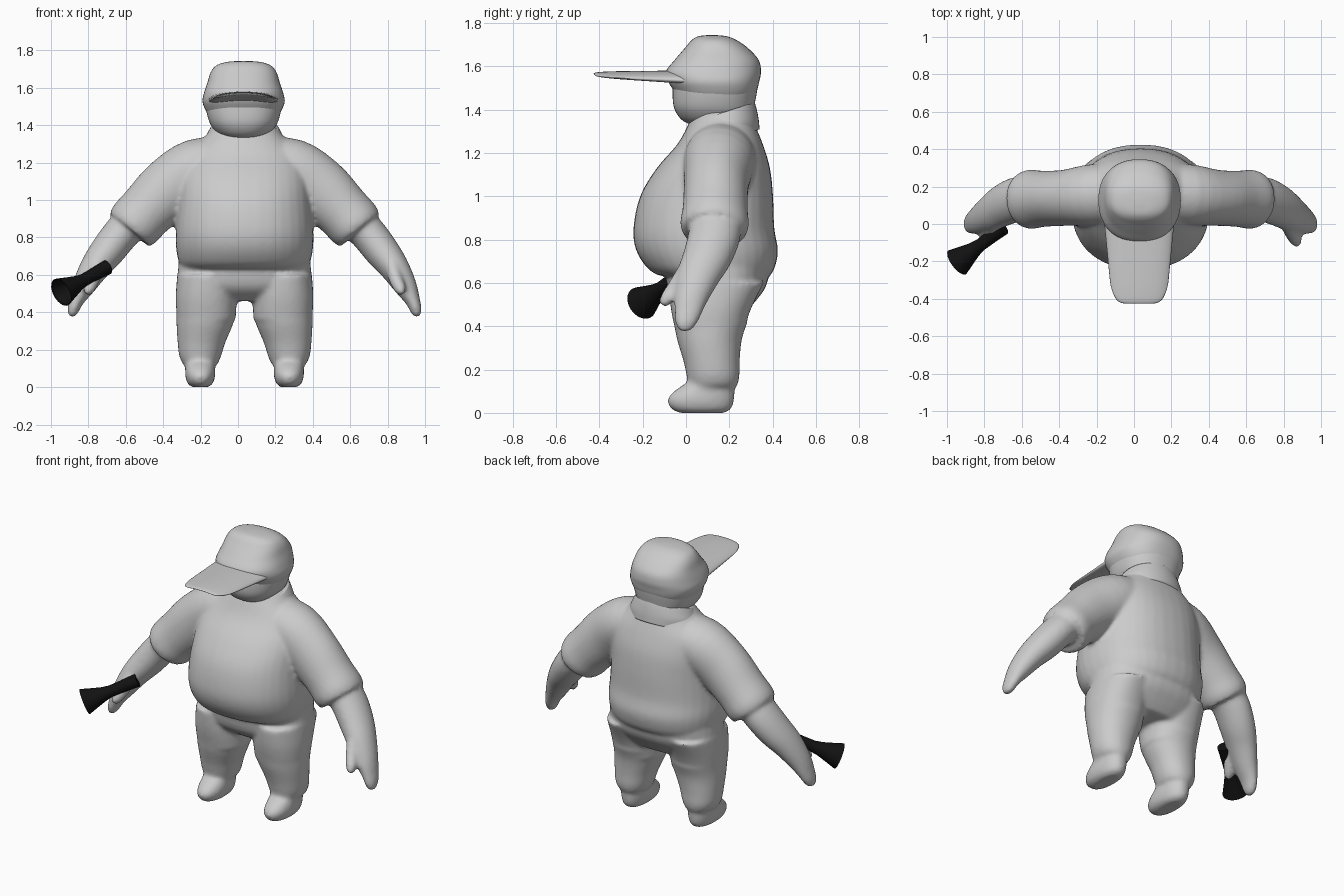
import bpy, bmesh, math
from mathutils import Vector

if "Cube" in bpy.data.objects:
    bpy.data.objects.remove(bpy.data.objects["Cube"])

CX = 0.035  # the figure's own middle line


def material(name, rgb):
    m = bpy.data.materials.new(name)
    m.diffuse_color = (*rgb, 1)
    m.use_nodes = True
    m.node_tree.nodes["Principled BSDF"].inputs["Base Color"].default_value = m.diffuse_color
    return m


GREY = material("plain grey", (0.6, 0.6, 0.6))
BLACK = material("black", (0.006, 0.006, 0.006))


def spline(rings, steps):
    """Catmull-Rom through the rings so lofts come out smooth."""
    pts = [rings[0]] + list(rings) + [rings[-1]]
    out = []
    for i in range(1, len(pts) - 2):
        a, b, c, d = pts[i - 1:i + 3]
        for k in range(steps):
            t = k / steps
            out.append([0.5 * (2 * q + (r - p) * t + (2 * p - 5 * q + 4 * r - s) * t * t
                               + (3 * q - p - 3 * r + s) * t ** 3)
                        for p, q, r, s in zip(a, b, c, d)])
    return out + [list(rings[-1])]


def loft(bm, rings, axis=None, power=2.0, steps=4, sides=36, tilt=0.0):
    """Closed tube through rings (x, y, z, radius, radius along y)."""
    rings = spline(rings, steps) if steps > 1 else rings
    loops = []
    for i, (x, y, z, ra, rb) in enumerate(rings):
        if axis:
            t = Vector(axis).normalized()
        else:
            t = (Vector(rings[min(i + 1, len(rings) - 1)][:3]) - Vector(rings[max(i - 1, 0)][:3])).normalized()
        n = t.cross(Vector((0, 1, 0))).normalized()
        s = n.cross(t)
        loop = []
        for k in range(sides):
            a = 2 * math.pi * k / sides
            c, d = math.cos(a), math.sin(a)
            c = math.copysign(abs(c) ** (2 / power), c)
            d = math.copysign(abs(d) ** (2 / power), d)
            p = Vector((x, y, z)) + n * (ra * c) + s * (rb * d)
            p.z += tilt * (p.y - y)
            loop.append(bm.verts.new(p))
        loops.append(loop)
    for a, b in zip(loops, loops[1:]):
        for k in range(sides):
            j = (k + 1) % sides
            bm.faces.new((a[k], a[j], b[j], b[k]))
    bm.faces.new(loops[0][::-1])
    bm.faces.new(loops[-1])


def upright(bm, x, rows, **kw):
    """Loft from rows (z, front y, back y, half width)."""
    loft(bm, [(x, (f + b) / 2, z, w, (b - f) / 2) for z, f, b, w in rows], axis=(0, 0, 1), **kw)


def finish(bm, name, mat):
    bmesh.ops.recalc_face_normals(bm, faces=bm.faces)
    me = bpy.data.meshes.new(name)
    bm.to_mesh(me)
    bm.free()
    me.materials.append(mat)
    me.shade_smooth()
    ob = bpy.data.objects.new(name, me)
    bpy.context.collection.objects.link(ob)
    return ob


def fuse(ob, voxel, smooth):
    """Melt overlapping lofts into one soft skin."""
    r = ob.modifiers.new("fuse", 'REMESH')
    r.mode = 'VOXEL'
    r.voxel_size = voxel
    r.use_smooth_shade = True
    s = ob.modifiers.new("soften", 'SMOOTH')
    s.factor = 0.5
    s.iterations = smooth


# body: shirt, trousers, arms and feet fused
bm = bmesh.new()
upright(bm, CX, [(0.635, -0.13, 0.39, 0.33), (0.67, -0.18, 0.41, 0.352), (0.75, -0.23, 0.425, 0.367),
                 (0.85, -0.243, 0.408, 0.367), (1.0, -0.212, 0.402, 0.355), (1.13, -0.135, 0.388, 0.345),
                 (1.24, -0.04, 0.355, 0.31), (1.33, 0.01, 0.32, 0.22), (1.39, 0.04, 0.31, 0.17)], power=2.25)
upright(bm, CX, [(0.46, 0.02, 0.27, 0.22), (0.52, -0.06, 0.325, 0.34), (0.6, -0.09, 0.375, 0.358),
                 (0.75, -0.1, 0.39, 0.34)], power=2.3)
for s in (-1, 1):
    # trouser leg
    upright(bm, CX + s * 0.205, [(0.6, -0.08, 0.36, 0.155), (0.48, -0.07, 0.3, 0.163), (0.36, -0.045, 0.26, 0.157)]
            + [], power=2.2)
    legs = [(0.205, 0.115, 0.42, 0.16, 0.17), (0.212, 0.108, 0.34, 0.152, 0.15), (0.23, 0.118, 0.24, 0.128, 0.13),
            (0.237, 0.125, 0.17, 0.113, 0.122), (0.237, 0.125, 0.125, 0.095, 0.112)]
    loft(bm, [(CX + s * d, y, z, a, b) for d, y, z, a, b in legs], axis=(0, 0, 1), power=2.1)
    # shoe
    upright(bm, CX + s * 0.237, [(0.0, -0.03, 0.18, 0.045), (0.02, -0.07, 0.21, 0.068), (0.06, -0.085, 0.222, 0.08),
                                 (0.1, -0.055, 0.225, 0.08), (0.15, 0.02, 0.225, 0.08)], power=2.2)
    # sleeve
    sleeve = [(0.08, 0.165, 1.2, 0.13, 0.15), (0.25, 0.155, 1.165, 0.165, 0.165), (0.4, 0.14, 1.06, 0.168, 0.15),
              (0.52, 0.135, 0.945, 0.152, 0.15), (0.585, 0.132, 0.875, 0.15, 0.158), (0.615, 0.13, 0.84, 0.138, 0.148)]
    loft(bm, [(CX + s * d, y, z, a, b) for d, y, z, a, b in sleeve])
    # forearm and mitten hand
    arm = [(0.58, 0.14, 0.91, 0.1, 0.12), (0.665, 0.13, 0.815, 0.097, 0.12), (0.735, 0.1, 0.725, 0.093, 0.113),
           (0.8, 0.06, 0.64, 0.08, 0.1), (0.86, 0.025, 0.54, 0.062, 0.08), (0.9, 0.008, 0.46, 0.04, 0.062),
           (0.918, -0.004, 0.405, 0.03, 0.045), (0.92, -0.005, 0.375, 0.015, 0.022)]
    loft(bm, [(CX + s * d, y, z, a, b) for d, y, z, a, b in arm])
    # thumb
    thumb = [(0.79, 0.0, 0.64, 0.04, 0.05), (0.81, -0.05, 0.575, 0.037, 0.04), (0.832, -0.09, 0.525, 0.032, 0.032),
             (0.84, -0.105, 0.495, 0.017, 0.017)]
    loft(bm, [(CX + s * d, y, z, a, b) for d, y, z, a, b in thumb])
fuse(finish(bm, "body", GREY), 0.012, 8)

# shirt collar, higher at the back
bm = bmesh.new()
loft(bm, [(CX, 0.155, 1.25, 0.22, 0.185), (CX, 0.155, 1.3, 0.222, 0.18), (CX, 0.16, 1.35, 0.2, 0.166),
          (CX, 0.165, 1.385, 0.182, 0.152)], axis=(0, 0, 1), tilt=0.32, steps=5, sides=48)
finish(bm, "collar", GREY)

# head
bm = bmesh.new()
upright(bm, CX - 0.005, [(1.325, 0.05, 0.27, 0.06), (1.34, 0.0, 0.29, 0.115), (1.37, -0.035, 0.305, 0.153),
                         (1.42, -0.058, 0.316, 0.184), (1.5, -0.062, 0.33, 0.203), (1.56, -0.06, 0.33, 0.195)],
        power=2.3, sides=48, steps=6)
finish(bm, "head", GREY)

# cap crown
bm = bmesh.new()
upright(bm, CX - 0.005, [(1.45, -0.03, 0.31, 0.185), (1.49, -0.058, 0.328, 0.208), (1.53, -0.082, 0.338, 0.22),
                         (1.575, -0.093, 0.346, 0.211), (1.63, -0.052, 0.335, 0.193), (1.685, -0.005, 0.285, 0.175),
                         (1.72, 0.025, 0.235, 0.145), (1.738, 0.055, 0.19, 0.09), (1.744, 0.1, 0.14, 0.02)],
        power=2.35, sides=48, steps=6)
finish(bm, "cap_crown", GREY)

# cap brim: a bowed tongue, thicker at the root
bm = bmesh.new()
N, M = 16, 10
layers = []
for side in (1, -1):
    grid = []
    for i in range(N + 1):
        u = -1 + 2 * i / N
        row = []
        for j in range(M + 1):
            v = j / M
            tip = -0.428 + 0.1 * abs(u) ** 7
            y = 0.03 + (tip - 0.03) * v
            half = 0.19 - 0.035 * v
            thick = (0.028 - 0.018 * v) * (1 - 0.7 * abs(u) ** 6) * (1 - 0.5 * v ** 10)
            z = 1.553 + 0.014 * v - 0.02 * u * u + side * thick
            row.append(bm.verts.new((CX - 0.007 + u * half, y, z)))
        grid.append(row)
    for i in range(N):
        for j in range(M):
            bm.faces.new((grid[i][j], grid[i + 1][j], grid[i + 1][j + 1], grid[i][j + 1]))
    layers.append(grid)


def rim(g):
    return ([g[i][0] for i in range(N)] + [g[N][j] for j in range(M)]
            + [g[i][M] for i in range(N, 0, -1)] + [g[0][j] for j in range(M, 0, -1)])


top, low = rim(layers[0]), rim(layers[1])
for k in range(len(top)):
    j = (k + 1) % len(top)
    bm.faces.new((top[k], top[j], low[j], low[k]))
brim = finish(bm, "cap_brim", GREY)
brim.modifiers.new("round", 'SUBSURF').levels = 1

# megaphone: grip end in the hand, flared bell with a hollow mouth
bm = bmesh.new()
mouth, back = Vector((-0.945, -0.205, 0.507)), Vector((-0.70, -0.02, 0.64))
profile = [(1.0, 0.04), (0.75, 0.036), (0.5, 0.034), (0.36, 0.042), (0.2, 0.058), (0.0, 0.079),
           (0.01, 0.072), (0.25, 0.045)]
loft(bm, [(*mouth.lerp(back, t), r, r) for t, r in profile], axis=mouth - back, steps=1, sides=28)
mega = finish(bm, "megaphone", BLACK)
bpy.context.view_layer.objects.active = mega
mega.select_set(True)
bpy.ops.object.shade_smooth_by_angle(angle=math.radians(35))
